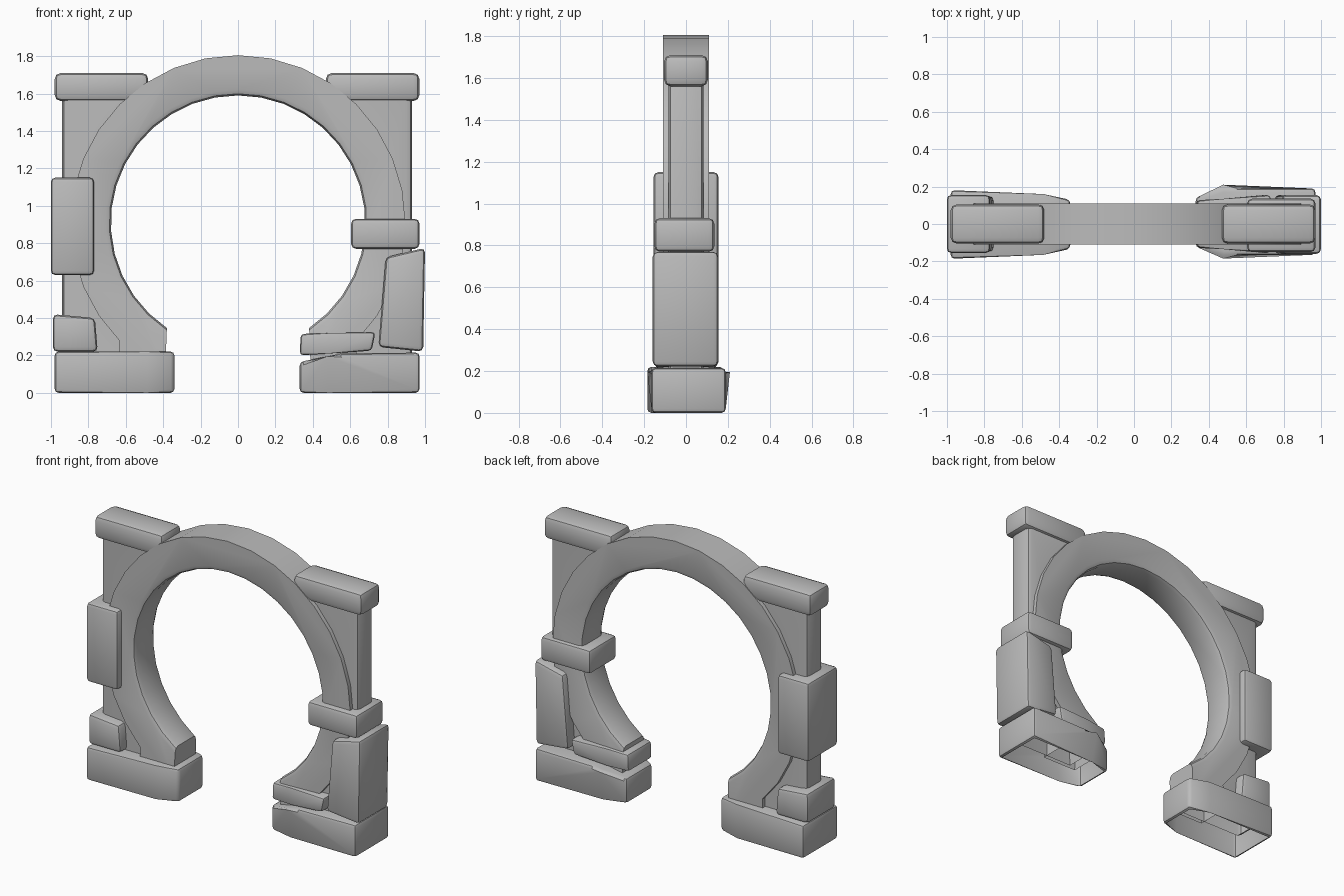
import bpy, bmesh, math

cube = bpy.data.objects.get("Cube")
if cube:
    bpy.data.objects.remove(cube)

stone = bpy.data.materials.new("grey_stone")
stone.use_nodes = True
GREY = (0.5, 0.5, 0.5, 1)
stone.diffuse_color = GREY
stone.node_tree.nodes["Principled BSDF"].inputs["Base Color"].default_value = GREY

ARCH_Z = 0.91


def arc(radius, start, end, steps):
    """Points of an arch arc in the xz plane, angles in degrees."""
    angles = [math.radians(start + (end - start) * i / steps) for i in range(steps + 1)]
    return [(radius * math.cos(a), ARCH_Z + radius * math.sin(a)) for a in angles]


def prism(name, profile, y0, y1, bevel=0.025, chosen=None, taper=None, hollow=False):
    """Extrude an xz profile along y, optionally narrow its inner end, and bevel it."""
    bm = bmesh.new()
    front = bm.faces.new([bm.verts.new((x, y0, z)) for x, z in profile])
    out = bmesh.ops.extrude_face_region(bm, geom=[front])
    for v in out["geom"]:
        if isinstance(v, bmesh.types.BMVert):
            v.co.y = y1
    bmesh.ops.recalc_face_normals(bm, faces=bm.faces)
    if taper:
        side = 1 if profile[0][0] > 0 else -1
        bmesh.ops.bisect_plane(bm, geom=bm.verts[:] + bm.edges[:] + bm.faces[:],
                               plane_co=(side * 0.48, 0, 0), plane_no=(1, 0, 0))
        for v in bm.verts:
            if abs(v.co.x) < 0.4:
                v.co.y *= taper
    edges = [e for e in bm.edges if e.calc_face_angle(0) > 0.5
             and (chosen is None or chosen((e.verts[0].co + e.verts[1].co) / 2))]
    bmesh.ops.bevel(bm, geom=edges, offset=bevel, segments=2, profile=0.5,
                    affect='EDGES', clamp_overlap=True)
    if hollow:
        bm.normal_update()
        under = [f for f in bm.faces if f.normal.z < -0.99 and f.calc_center_median().z < 0.15]
        bmesh.ops.delete(bm, geom=under, context='FACES')
    mesh = bpy.data.meshes.new(name)
    bm.to_mesh(mesh)
    bm.free()
    mesh.materials.append(stone)
    obj = bpy.data.objects.new(name, mesh)
    bpy.context.collection.objects.link(obj)
    bpy.ops.object.select_all(action='DESELECT')
    obj.select_set(True)
    bpy.context.view_layer.objects.active = obj
    bpy.ops.object.shade_smooth_by_angle(angle=math.radians(35))
    return obj


def box(x0, x1, z0, z1):
    return [(x0, z0), (x1, z0), (x1, z1), (x0, z1)]


# Horseshoe arch with a softened inner rim
outer = arc(0.895, -45, 225, 24)
inner = arc(0.68, 236, -56, 28)
ring = [(0.64, 0.1)] + outer + [(-0.64, 0.1), (-0.39, 0.1)] + inner + [(0.39, 0.1)]


def inner_rim(p):
    return abs(p.y) > 0.1 and p.z > 0.3 and math.hypot(p.x, p.z - ARCH_Z) < 0.72


prism("arch", ring, -0.11, 0.11, 0.03, inner_rim, hollow=True)

# Recessed walls filling the corners behind the arch
for name, side, edge in (("left_wall", 1, 0.93), ("right_wall", -1, 0.94)):
    shape = [(edge, 0.1), (edge, 1.6)] + arc(0.8, 58, -55, 14) + [(0.45, 0.1)]
    prism(name, [(side * x, z) for x, z in shape], -0.083, 0.083, 0.03,
          lambda p: abs(p.x) > 0.9, hollow=True)

# Top slabs
prism("left_cap", box(0.47, 0.97, 1.56, 1.71), -0.105, 0.105, 0.032)
prism("right_cap", box(-0.98, -0.48, 1.56, 1.71), -0.105, 0.105, 0.032)

# Footings, narrowed toward the opening and open underneath
prism("right_footing", box(-0.98, -0.34, 0, 0.22), -0.185, 0.18, 0.02, taper=0.7, hollow=True)
prism("left_footing", [(0.33, 0), (0.97, 0), (0.97, 0.215), (0.55, 0.21), (0.33, 0.165)],
      -0.165, 0.19, 0.02, taper=0.75, hollow=True)

# Stones on the right pier
prism("right_middle_stone", box(-1, -0.77, 0.63, 1.15), -0.155, 0.155, 0.022)
prism("right_lower_stone", [(-0.99, 0.22), (-0.75, 0.22), (-0.765, 0.4), (-0.99, 0.42)],
      -0.15, 0.15)

# Stones on the left pier
prism("left_band_stone", box(0.605, 0.97, 0.77, 0.93), -0.15, 0.135)
prism("left_tall_stone", [(0.75, 0.245), (0.99, 0.22), (1, 0.775), (0.79, 0.725)],
      -0.16, 0.155)
prism("left_lower_stone", [(0.33, 0.2), (0.715, 0.225), (0.735, 0.325), (0.335, 0.315)],
      -0.155, 0.155, 0.02, taper=0.8)
